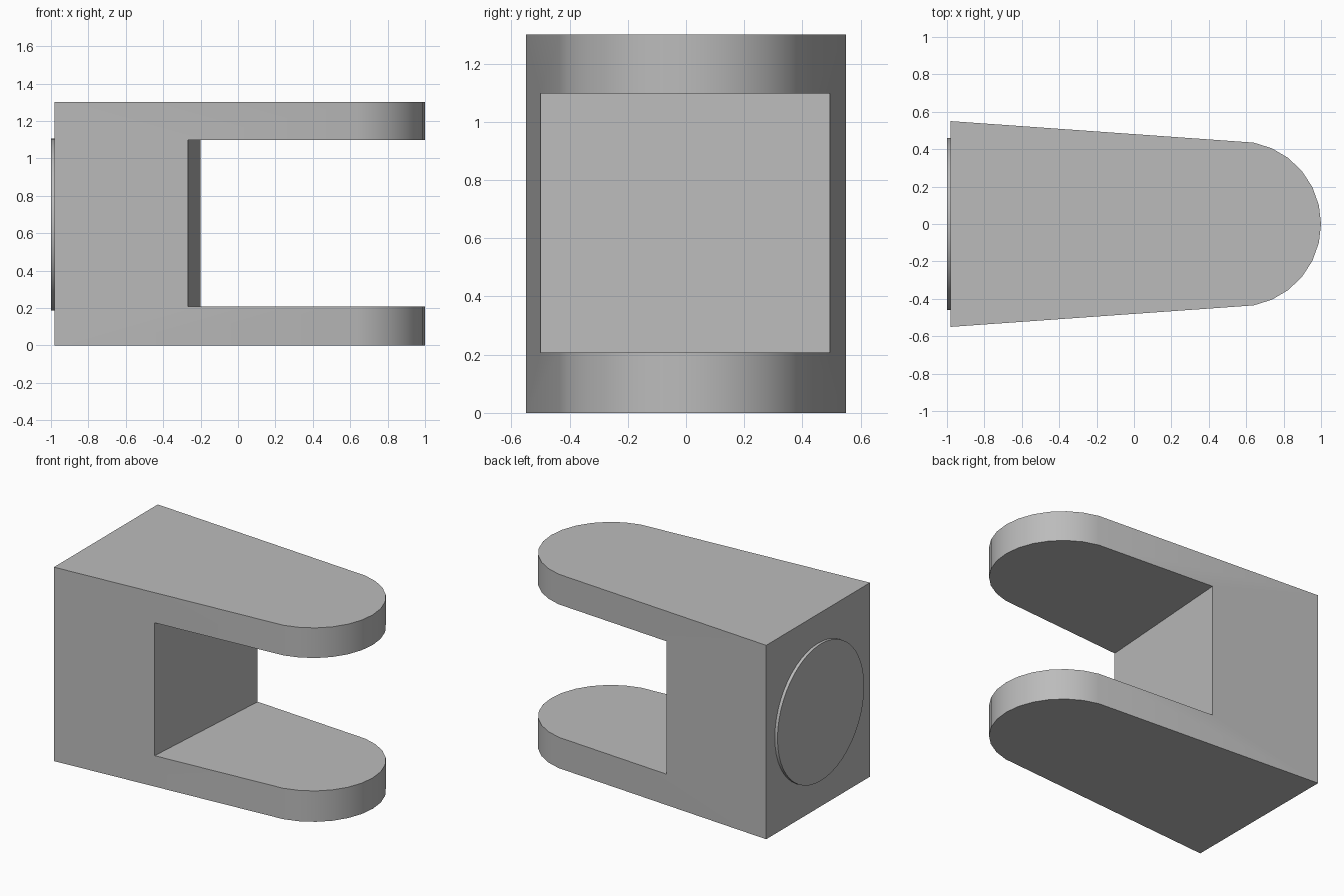
import bpy
import bmesh
from math import acos, cos, sin, radians
from mathutils import Matrix

if "Cube" in bpy.data.objects:
    bpy.data.objects.remove(bpy.data.objects["Cube"], do_unlink=True)

GREY = (0.5, 0.5, 0.5, 1.0)
material = bpy.data.materials.new("plain grey")
material.use_nodes = True
material.diffuse_color = GREY
material.node_tree.nodes["Principled BSDF"].inputs["Base Color"].default_value = GREY

HEIGHT = 1.3
BACK_X = -0.98


def add_object(name, bm):
    bmesh.ops.recalc_face_normals(bm, faces=bm.faces)
    mesh = bpy.data.meshes.new(name)
    bm.to_mesh(mesh)
    bm.free()
    mesh.materials.append(material)
    obj = bpy.data.objects.new(name, mesh)
    bpy.context.collection.objects.link(obj)
    return obj


def prism(name, outline, bottom, top):
    """Extrude a plan outline between two heights."""
    bm = bmesh.new()
    face = bm.faces.new([bm.verts.new((x, y, bottom)) for x, y in outline])
    result = bmesh.ops.extrude_face_region(bm, geom=[face])
    verts = [v for v in result["geom"] if isinstance(v, bmesh.types.BMVert)]
    bmesh.ops.translate(bm, verts=verts, vec=(0, 0, top - bottom))
    return add_object(name, bm)


def smooth(obj):
    bpy.ops.object.select_all(action="DESELECT")
    obj.select_set(True)
    bpy.context.view_layer.objects.active = obj
    bpy.ops.object.shade_smooth_by_angle(angle=radians(30))


# Tapered clevis body with a rounded nose
radius, centre_x, steps = 0.443, 0.557, 12
limit = acos(0.083 / radius)
angles = [limit * (2 * i / steps - 1) for i in range(steps + 1)]
nose = [(centre_x + radius * cos(a), radius * sin(a)) for a in angles]
body = prism("clevis_body", [(BACK_X, -0.55)] + nose + [(BACK_X, 0.55)], 0, HEIGHT)

# Skewed slot between the two jaws
slot = [(-0.275, -0.6), (1.2, -0.6), (1.2, 0.6), (-0.193, 0.6)]
cutter = prism("slot_cutter", slot, 0.207, 1.098)
cutter.hide_render = True
cut = body.modifiers.new("slot", "BOOLEAN")
cut.operation = "DIFFERENCE"
cut.solver = "EXACT"
cut.object = cutter
bpy.context.view_layer.objects.active = body
bpy.ops.object.modifier_apply(modifier=cut.name)
bpy.data.objects.remove(cutter, do_unlink=True)
smooth(body)

# Thin round boss on the wide end
bm = bmesh.new()
bmesh.ops.create_cone(bm, cap_ends=True, segments=48, radius1=0.459, radius2=0.459,
                      depth=0.03, matrix=Matrix.Translation((-0.985, 0, 0.646))
                      @ Matrix.Rotation(radians(90), 4, "Y"))
smooth(add_object("round_boss", bm))
